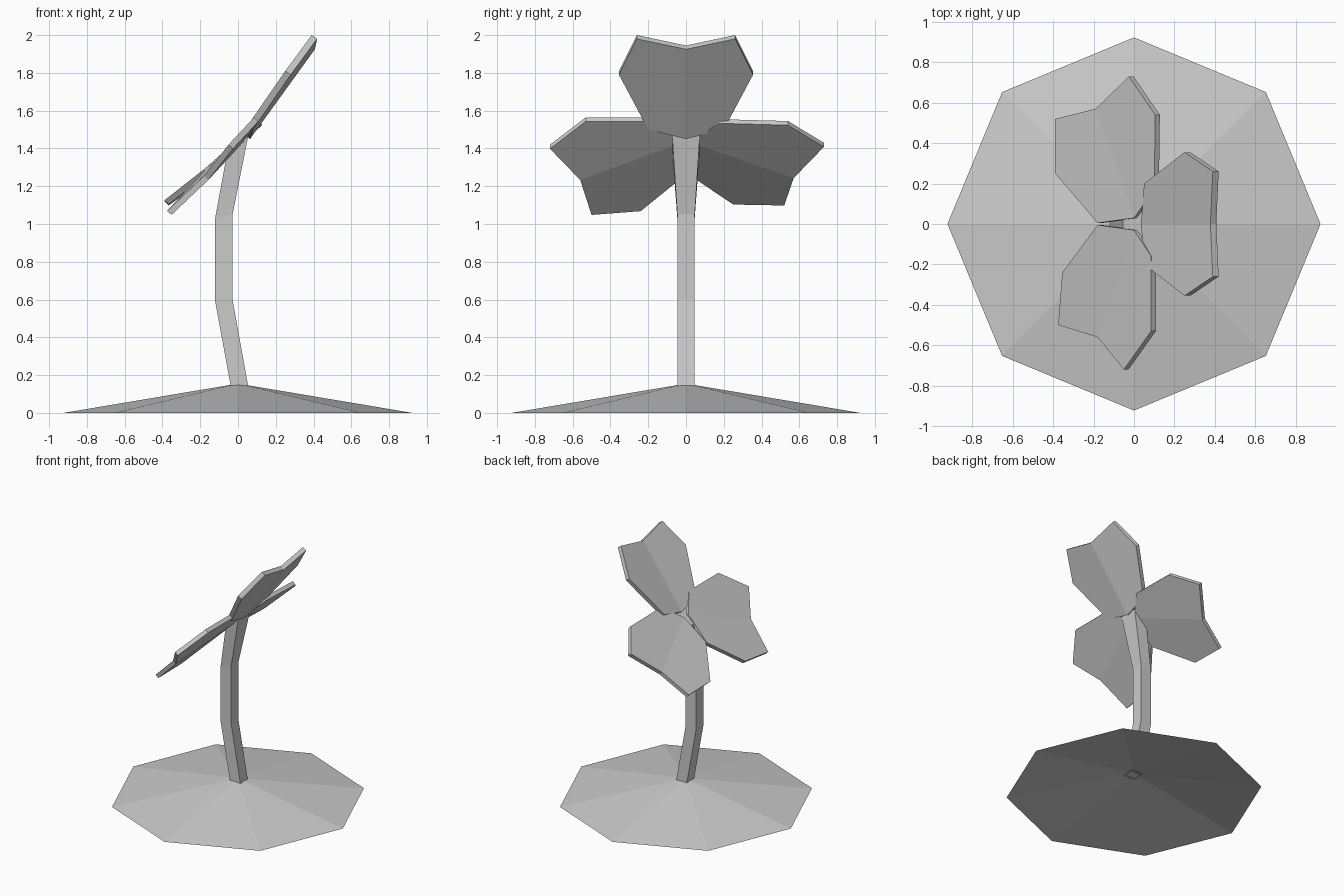
import bpy, bmesh
from mathutils import Vector
from math import cos, sin, pi

if "Cube" in bpy.data.objects:
    bpy.data.objects.remove(bpy.data.objects["Cube"])

grey = bpy.data.materials.new("plain_grey")
grey.use_nodes = True
GREY = (0.6, 0.6, 0.6, 1)
grey.diffuse_color = GREY
grey.node_tree.nodes["Principled BSDF"].inputs["Base Color"].default_value = GREY


def finish(bm, name):
    mesh = bpy.data.meshes.new(name)
    bm.to_mesh(mesh)
    bm.free()
    mesh.materials.append(grey)
    obj = bpy.data.objects.new(name, mesh)
    bpy.context.collection.objects.link(obj)
    return obj


def bridge(bm, a, b):
    for i in range(len(a)):
        j = (i + 1) % len(a)
        bm.faces.new((a[i], a[j], b[j], b[i]))


# Ground mound: shallow open cone with eight sides
bm = bmesh.new()
apex = bm.verts.new((0, 0, 0.155))
rim = [bm.verts.new((0.923 * cos(i * pi / 4), 0.923 * sin(i * pi / 4), 0)) for i in range(8)]
for i in range(8):
    bm.faces.new((rim[i], rim[(i + 1) % 8], apex))
finish(bm, "ground_mound")

# Stem: bent square tube; columns are centre x, z on the low and high x side, half widths
bm = bmesh.new()
rings = []
for x, z_left, z_right, half_x, half_y in (
        (0.008, 0.14, 0.14, 0.046, 0.046),
        (-0.075, 0.59, 0.6, 0.046, 0.046),
        (-0.075, 1.03, 1.05, 0.046, 0.046),
        (0, 1.39, 1.47, 0.055, 0.073)):
    rings.append([bm.verts.new((x + sx * half_x, sy * half_y, z_right if sx > 0 else z_left))
                  for sx, sy in ((-1, -1), (1, -1), (1, 1), (-1, 1))])
for low, high in zip(rings, rings[1:]):
    bridge(bm, low, high)
bm.faces.new(rings[-1])
finish(bm, "stem")


# Petal: notched leaf folded along its middle, given thickness below
# Outline runs base, side, shoulder, tip, notch, tip, shoulder, side
def petal(name, outline, drop):
    bm = bmesh.new()
    top = [bm.verts.new(p) for p in outline]
    under = [bm.verts.new(Vector(p) + Vector(drop)) for p in outline]
    for ring in (top, under):
        bm.faces.new(ring[:5])
        bm.faces.new(ring[4:] + ring[:1])
    bridge(bm, top, under)
    bmesh.ops.recalc_face_normals(bm, faces=bm.faces)
    finish(bm, name)


half = [(0.05, 0.2, 1.52), (0.25, 0.355, 1.81), (0.39, 0.26, 2.0)]
petal("upper_petal",
      [(0.035, 0, 1.47)] + half + [(0.378, 0, 1.945)]
      + [(x, -y, z) for x, y, z in reversed(half)], (0.029, 0, -0.02))

petal("back_petal",
      [(0, 0.03, 1.45), (-0.18, 0.005, 1.29), (-0.39, 0.25, 1.125), (-0.39, 0.52, 1.12),
       (-0.19, 0.57, 1.265), (-0.025, 0.73, 1.43), (0.105, 0.54, 1.545), (0.1, 0.17, 1.555)],
      (0.023, 0, -0.022))

petal("front_petal",
      [(0, -0.03, 1.45), (-0.18, -0.005, 1.28), (-0.355, -0.24, 1.09), (-0.375, -0.5, 1.07),
       (-0.18, -0.56, 1.255), (-0.05, -0.72, 1.42), (0.085, -0.53, 1.565), (0.085, -0.16, 1.565)],
      (0.023, 0, -0.022))
